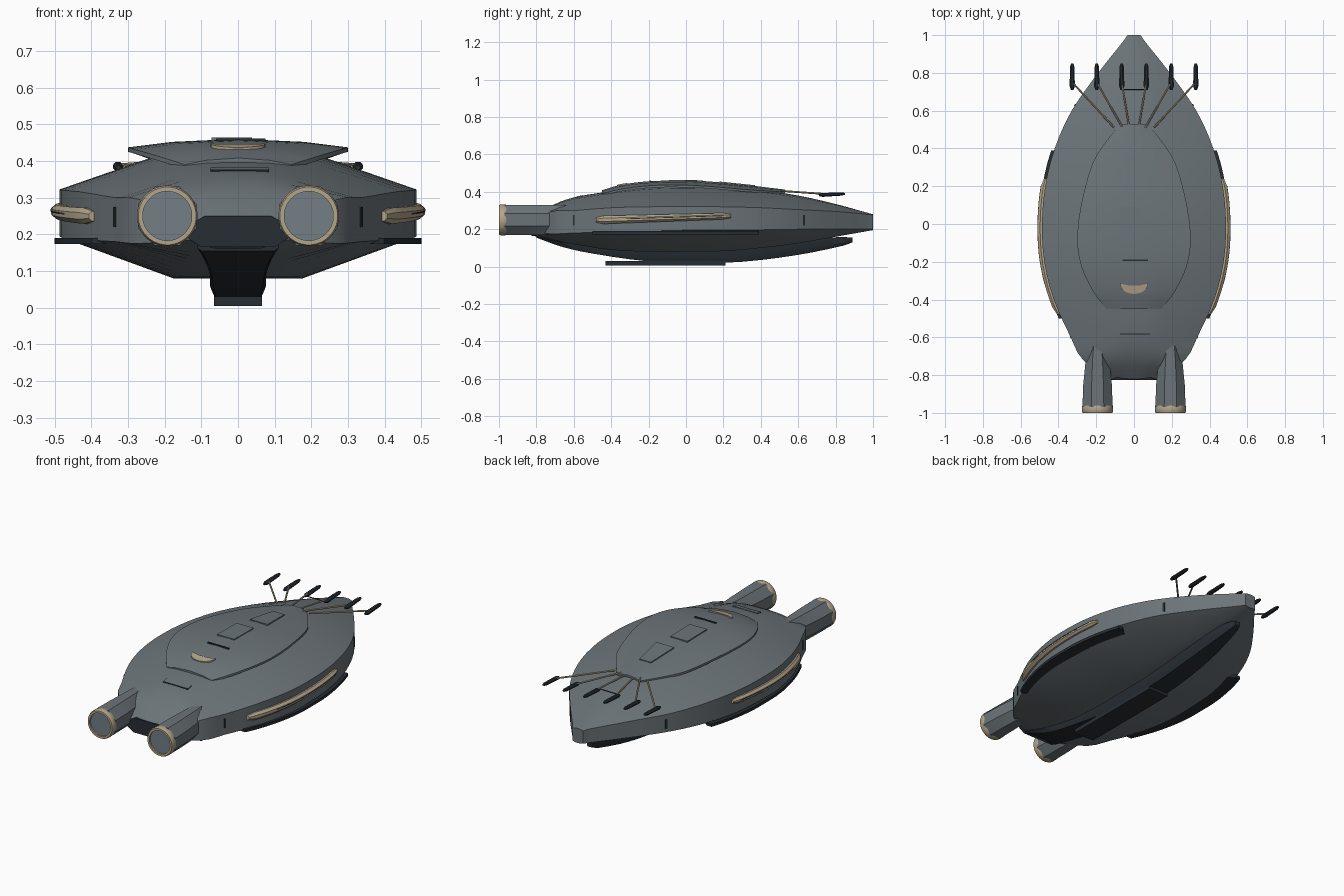
import bpy, bmesh, math
from mathutils import Vector

cube = bpy.data.objects.get("Cube")
if cube:
    bpy.data.objects.remove(cube)


def material(name, rgb):
    m = bpy.data.materials.new(name)
    m.use_nodes = True
    m.diffuse_color = (*rgb, 1)
    m.node_tree.nodes["Principled BSDF"].inputs["Base Color"].default_value = (*rgb, 1)
    return m


GREY = material("hull_grey", (0.15, 0.175, 0.19))
DISC = material("engine_grey", (0.17, 0.21, 0.235))
DARK = material("dark_navy", (0.02, 0.027, 0.034))
TAN = material("tan_trim", (0.45, 0.38, 0.26))


def loft(name, rings, mat, mirror=False, caps=True):
    """Skin a row of equal-length point rings, cap the ends, smooth by angle."""
    bm = bmesh.new()
    rows = [[bm.verts.new(p) for p in ring] for ring in rings]
    for a, b in zip(rows, rows[1:]):
        for i in range(len(a)):
            j = (i + 1) % len(a)
            bm.faces.new((a[i], a[j], b[j], b[i]))
    if caps:
        bm.faces.new(rows[0])
        bm.faces.new(rows[-1])
    bmesh.ops.recalc_face_normals(bm, faces=bm.faces)
    mesh = bpy.data.meshes.new(name)
    bm.to_mesh(mesh)
    bm.free()
    mesh.materials.append(mat)
    obj = bpy.data.objects.new(name, mesh)
    bpy.context.collection.objects.link(obj)
    bpy.ops.object.select_all(action="DESELECT")
    obj.select_set(True)
    bpy.context.view_layer.objects.active = obj
    bpy.ops.object.shade_smooth_by_angle(angle=math.radians(30))
    if mirror:
        obj.modifiers.new("Mirror", "MIRROR")
    return obj


def sample(table, y):
    """Smoothly interpolate the columns of a station table at y."""
    k = max(i for i in range(len(table) - 1) if i == 0 or table[i][0] <= y)
    a, b = table[k], table[k + 1]
    p, n = table[max(k - 1, 0)], table[min(k + 2, len(table) - 1)]
    h = b[0] - a[0]
    t = (y - a[0]) / h
    out = []
    for c in range(1, len(a)):
        ma = (b[c] - p[c]) / (b[0] - p[0]) * h
        mb = (n[c] - a[c]) / (n[0] - a[0]) * h
        out.append((2*t**3 - 3*t*t + 1) * a[c] + (t**3 - 2*t*t + t) * ma
                   + (3*t*t - 2*t**3) * b[c] + (t**3 - t*t) * mb)
    return out


def steps(table, per):
    """Stations of the table with even subdivisions between them."""
    ys = [a[0] + (b[0] - a[0]) * i / per for a, b in zip(table, table[1:]) for i in range(per)]
    return ys + [table[-1][0]]


def span(a, b, n):
    return [a + (b - a) * i / n for i in range(n + 1)]


def symmetric(half, y):
    """Close a half section, given from centre top to centre bottom."""
    return [(x, y, z) for x, z in half] + [(-x, y, z) for x, z in reversed(half) if x > 0]


def circle(x, y, z, rx, rz, n=8):
    turn = [(i + 0.5) * math.tau / n for i in range(n)]
    return [(x + rx * math.cos(a), y, z + rz * math.sin(a)) for a in turn]


# Hull stations: y, half width, top, upper ridge, lower ridge, bottom
HULL = [(-.82, .13, .25, .235, .185, .165), (-.72, .27, .325, .295, .175, .145),
        (-.6, .335, .37, .3, .18, .12), (-.4, .425, .403, .315, .185, .09),
        (-.2, .475, .428, .32, .19, .08), (0, .487, .435, .322, .195, .08),
        (.2, .47, .428, .32, .195, .083), (.4, .42, .41, .315, .197, .1),
        (.6, .33, .38, .305, .2, .125), (.8, .19, .335, .295, .2, .16),
        (.97, .055, .288, .28, .2, .19), (1, .035, .28, .275, .2, .195)]
rings = []
for y in steps(HULL, 3):
    w, top, up, low, bottom = sample(HULL, y)
    rings.append(symmetric([(0, top), (.2*w, top - .02*(top - up)), (.42*w, up + .87*(top - up)),
                            (w, up), (w, low), (.36*w, bottom), (0, bottom)], y))
loft("hull", rings, GREY)

# Dark intake panel on the nose
intake = [(0, .25), (.09, .25), (.138, .222), (.138, .19), (.1, .165), (0, .165)]
loft("nose_intake", [symmetric(intake, y) for y in (-.826, -.79)], DARK)

# Raised deck shield: y, half width, edge height, centre height
DECK = [(-.45, .145, .39, .408), (-.36, .215, .412, .435), (-.22, .28, .431, .455),
        (-.08, .3, .437, .46), (.1, .28, .431, .457), (.32, .22, .412, .437),
        (.42, .16, .406, .425), (.53, .075, .398, .412)]
rings = []
for y in steps(DECK, 3):
    w, edge, mid = sample(DECK, y)
    half = [(0, mid), (.6*w, mid - .35*(mid - edge)), (w, edge)]
    rings.append(symmetric(half + [(x, z - .012) for x, z in reversed(half)], y))
loft("deck_shield", rings, GREY)


# Deck fittings, laid on the surface below them
def patch(name, outline, mat, table, column, height=.004):
    rings = [[(x, y, sample(table, y)[column] + dz) for x, y in outline] for dz in (-.004, height)]
    loft(name, rings, mat)


def box(x0, x1, y0, y1):
    return [(x0, y0), (x1, y0), (x1, y1), (x0, y1)]


patch("rear_hatch", [(-.05, .18), (.065, .18), (.042, .37), (-.032, .37)], GREY, DECK, 2)
patch("middle_hatch", box(-.072, .038, -.09, .09), GREY, DECK, 2)
patch("deck_slot", box(-.06, .075, -.195, -.187), DARK, DECK, 2)
patch("nose_hatch", box(-.075, .085, -.58, -.55), GREY, HULL, 1, .002)
patch("nose_slot", box(-.075, .085, -.586, -.58), DARK, HULL, 1, .002)
arc = [(.075 * math.cos(a), -.315 + .055 * math.sin(a)) for a in span(math.pi, math.tau, 14)]
patch("deck_crescent", arc + [(.03, -.325), (-.03, -.325)], TAN, DECK, 2)

# Keel: y, half width at top, half width at bottom, top, bottom
KEEL = [(-.8, .11, .1, .175, .155), (-.66, .09, .075, .17, .105), (-.5, .077, .07, .13, .07),
        (-.2, .075, .06, .12, .028), (.05, .075, .06, .12, .02), (.3, .075, .06, .13, .026),
        (.6, .065, .05, .15, .063), (.84, .035, .025, .158, .112), (.89, .018, .014, .155, .13)]
rings = []
for y in steps(KEEL, 3):
    wt, wb, top, bottom = sample(KEEL, y)
    rings.append(symmetric([(0, top), (wt, top), (wt, bottom + .35*(top - bottom)),
                            (wb, bottom), (0, bottom)], y))
loft("keel", rings, DARK)
rail = [(0, .03), (.065, .03), (.065, .005), (0, .005)]
loft("keel_rail", [symmetric(rail, y) for y in (-.43, .21)], DARK)

# Side fins under the hull edge
rings = []
ys = span(-.5, .39, 14)
for y in ys:
    outer = min(sample(HULL, y)[0] + .015, .5)
    depth = .03 if y in (ys[0], ys[-1]) else .13
    rings.append([(x, y, z) for x, z in ((outer, .19), (outer, .173),
                                         (outer - depth, .173), (outer - depth, .19))])
loft("side_fin", rings, DARK, mirror=True)

# Curved side pods with a dark groove strip
rings, groove = [], []
for i, y in enumerate(span(-.48, .24, 18)):
    w = sample(HULL, y)[0]
    z = .249 + .022 * i / 18
    s = .6 if i in (0, 18) else 1
    rings.append(circle(w, y, z, .025 * s, (.024 - .006 * i / 18) * s))
    if 3 < i < 18:
        groove.append(circle(w + .019, y, z + .002, .007, .003, 4))
loft("side_pod", rings, TAN, mirror=True)
loft("side_pod_groove", groove, DARK, mirror=True)

# Upright slots in the hull wall
for name, y in (("front_wall_slot", -.6), ("rear_wall_slot", .63)):
    rings = []
    for yy in (y - .005, y + .005):
        w = sample(HULL, yy)[0]
        rings.append([(w - .01, yy, .22), (w + .003, yy, .22), (w + .003, yy, .275), (w - .01, yy, .275)])
    loft(name, rings, DARK, mirror=True)

# Engines: octagonal housing, tan rim, recessed disc
EX, EZ = .193, .25
loft("engine_housing", [circle(EX, y, EZ, r, .0866) for y, r in
                        ((-.97, .0866), (-.85, .082), (-.72, .068), (-.62, .05))], GREY, mirror=True)
rim = [(-.96, .08), (-.966, .083), (-.992, .083), (-1, .079), (-1, .067), (-.98, .067)]
loft("engine_rim", [circle(EX, y, EZ, r, r, 32) for y, r in rim], TAN, mirror=True, caps=False)
loft("engine_disc", [circle(EX, y, EZ, .068, .068, 32) for y in (-.99, -.965)], DISC, mirror=True)


# Rear sensor booms with dark tips
def rod(name, a, b, r, mat, mirror=True):
    a, b = Vector(a), Vector(b)
    d = (b - a).normalized()
    u = d.cross(Vector((0, 0, 1))).normalized()
    v = d.cross(u)
    turn = [i * math.tau / 8 for i in range(8)]
    loft(name, [[p + r * (u * math.cos(t) + v * math.sin(t)) for t in turn] for p in (a, b)],
         mat, mirror)


for name, x0, x1 in (("inner", .025, .065), ("middle", .06, .197), ("outer", .105, .327)):
    rod(name + "_boom", (x0, .51, .405), (x1, .75, .388), .005, TAN)
    tip = [(.71, .008), (.73, .015), (.78, .014), (.83, .013), (.85, .007)]
    loft(name + "_boom_tip", [circle(x1, y, .386 + .05 * (y - .78), r, .75 * r) for y, r in tip],
         DARK, mirror=True)
rod("boom_crossbar", (-.065, .712, .385), (.065, .712, .385), .003, DARK, mirror=False)
